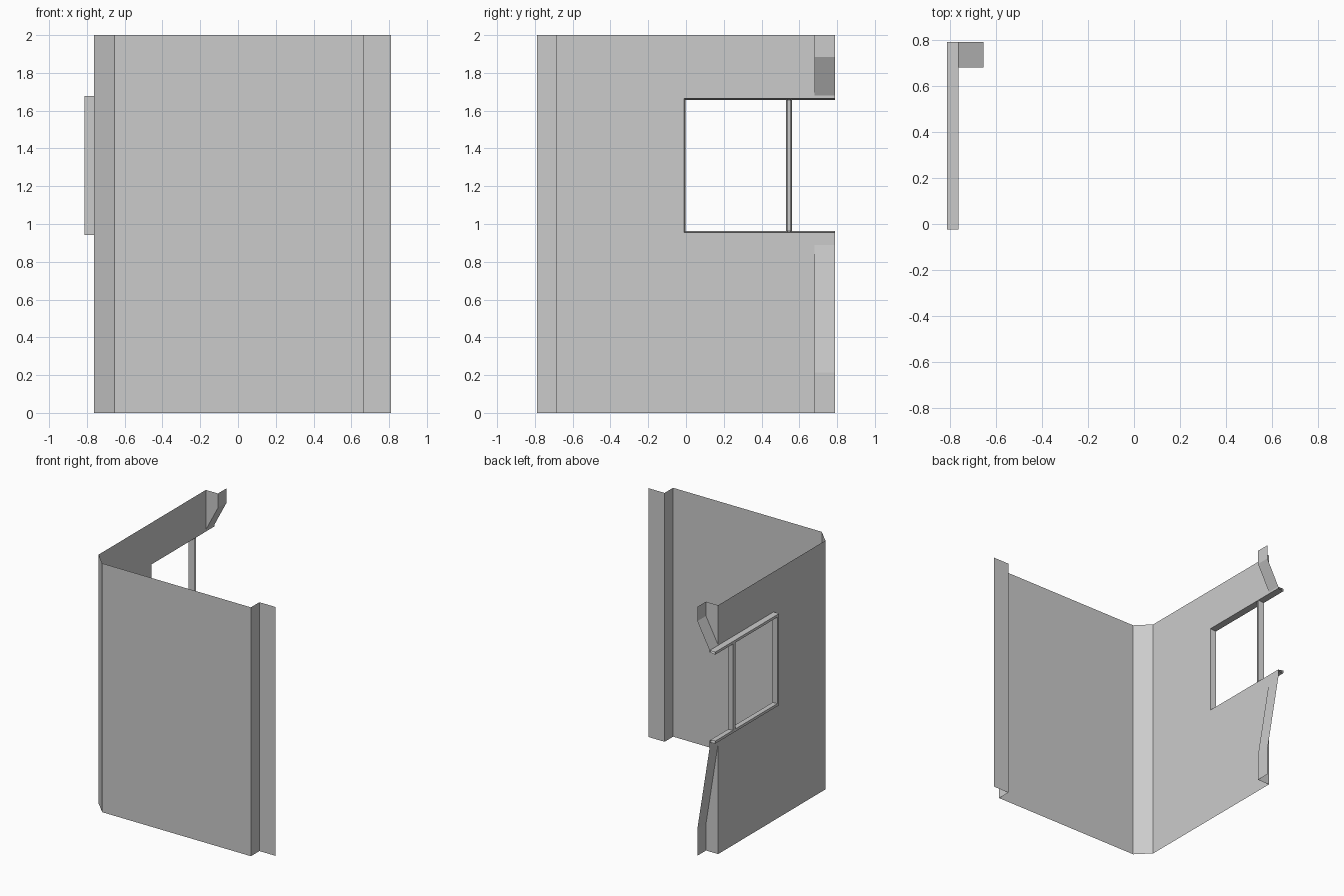
import bpy

if "Cube" in bpy.data.objects:
    bpy.data.objects.remove(bpy.data.objects["Cube"])

H = 2.0                       # panel height
XL, XI = -0.762, -0.654       # outer and recessed planes of the side wall
YF, YI = -0.79, -0.682        # outer and recessed planes of the front wall
YS, YE = 0.68, 0.79           # start and end of the side flange
WY, W0, W1 = -0.01, 0.955, 1.665   # window opening: near edge, sill, head


def sheet(name, verts, faces):
    me = bpy.data.meshes.new(name)
    me.from_pydata(verts, [], faces)
    me.update()
    ob = bpy.data.objects.new(name, me)
    bpy.context.collection.objects.link(ob)
    return ob


def strip(name, rows):
    """Skin a list of equally long open rows of points."""
    n = len(rows[0])
    verts = [p for r in rows for p in r]
    faces = [(i * n + j, i * n + j + 1, (i + 1) * n + j + 1, (i + 1) * n + j)
             for i in range(len(rows) - 1) for j in range(n - 1)]
    return sheet(name, verts, faces)


# front wall: chamfered corner, flat panel, step back and flange
plan = [(XL, YI), (XI, YF), (0.668, YF), (0.668, YI), (0.81, YI)]
strip("front_wall", [[(x, y, z) for x, y in plan] for z in (0, H)])

# side wall: one C-shaped sheet around the open-ended window
outline = [(YI, 0), (YI, H), (YS, H), (YS, 1.68), (YE, 1.68), (YE, W1),
           (WY, W1), (WY, W0), (YE, W0), (YE, 0.89), (YS, 0.89), (YS, 0)]
sheet("side_wall", [(XL, y, z) for y, z in outline], [tuple(range(12))])

# recessed flanges that ramp out to the wall plane at the window
for name, z_end, z_bend, z_ramp in (("lower_flange", 0, 0.215, 0.89),
                                    ("upper_flange", H, 1.885, 1.68)):
    edge = [(XI, z_end), (XI, z_bend), (XL, z_ramp)]
    strip(name, [[(x, y, z) for x, z in edge] for y in (YS, YE)])
    sheet(name + "_step", [(x, YS, z) for x, z in [(XL, z_end)] + edge],
          [(0, 1, 2, 3)])

# window frame: hollow profile swept around three sides of the opening
profile = [(XL, 0.013), (-0.812, 0.013), (-0.812, -0.008), (XL, 0)]
strip("window_frame", [[(x, YE, W1 + d) for x, d in profile],
                       [(x, WY - d, W1 + d) for x, d in profile],
                       [(x, WY - d, W0 - d) for x, d in profile],
                       [(x, YE, W0 - d) for x, d in profile]])

# window mullion: open channel between sill and head
post = [(XL, 0.538), (-0.812, 0.53), (-0.812, 0.562), (XL, 0.554)]
strip("window_mullion", [[(x, y, z) for x, y in post] for z in (W0, W1)])
